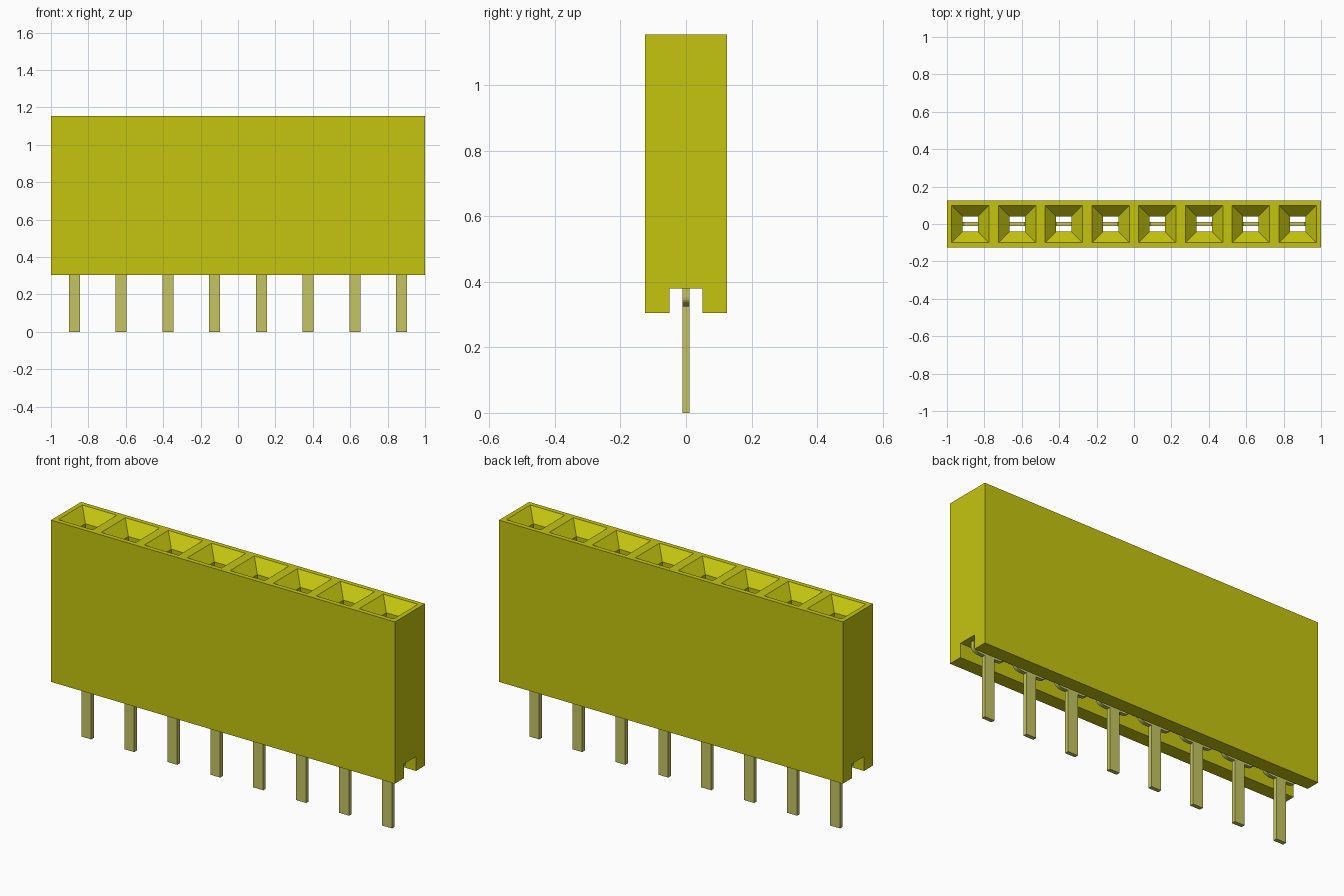
import bpy, bmesh, math

if "Cube" in bpy.data.objects:
    bpy.data.objects.remove(bpy.data.objects["Cube"], do_unlink=True)

COUNT, PITCH = 8, 0.25
HALF_X, HALF_Y = 1.0, 0.125
BASE, ROOF, TOP = 0.305, 0.38, 1.155      # housing bottom, channel ceiling, housing top
MOUTH, BORE, FUNNEL = 0.1, 0.041, 0.06    # socket half widths and funnel depth
CHANNEL = 0.05


def material(name, colour):
    mat = bpy.data.materials.new(name)
    mat.use_nodes = True
    mat.diffuse_color = (*colour, 1)
    mat.node_tree.nodes["Principled BSDF"].inputs["Base Color"].default_value = (*colour, 1)
    return mat


def finish(bm, name, mat):
    bmesh.ops.remove_doubles(bm, verts=bm.verts, dist=1e-5)
    bmesh.ops.recalc_face_normals(bm, faces=bm.faces)
    mesh = bpy.data.meshes.new(name)
    bm.to_mesh(mesh)
    bm.free()
    mesh.materials.append(mat)
    obj = bpy.data.objects.new(name, mesh)
    bpy.context.collection.objects.link(obj)
    return obj


def ring(bm, x, half_x, half_y, z):
    return [bm.verts.new((x + sx * half_x, sy * half_y, z))
            for sx, sy in ((-1, -1), (1, -1), (1, 1), (-1, 1))]


def extrude_profile(bm, points, depth_axis, near, far):
    """Close a flat outline into a prism along x or y."""
    def place(p, d):
        return (d, p[0], p[1]) if depth_axis == "x" else (p[0], d, p[1])
    face = bm.faces.new([bm.verts.new(place(p, near)) for p in points])
    out = bmesh.ops.extrude_face_region(bm, geom=[face])
    for v in out["geom"]:
        if isinstance(v, bmesh.types.BMVert):
            v.co["xy".index(depth_axis)] = far


yellow = material("housing yellow", (0.56, 0.56, 0.005))
pale = material("pin pale yellow", (0.56, 0.56, 0.125))
centres = [(i - (COUNT - 1) / 2) * PITCH for i in range(COUNT)]

# Housing: U-shaped bar, whose top and channel ceiling are replaced by socket cells
bm = bmesh.new()
outline = [(-HALF_Y, BASE), (-CHANNEL, BASE), (-CHANNEL, ROOF), (CHANNEL, ROOF),
           (CHANNEL, BASE), (HALF_Y, BASE), (HALF_Y, TOP), (-HALF_Y, TOP)]
extrude_profile(bm, outline, "x", -HALF_X, HALF_X)
bm.normal_update()
open_faces = [f for f in bm.faces if abs(f.normal.z) > 0.9
              and min(abs(f.calc_center_median().z - z) for z in (ROOF, TOP)) < 1e-4]
bmesh.ops.delete(bm, geom=open_faces, context="FACES_ONLY")

# Sockets: funnel mouth, then a square bore down to the channel
for x in centres:
    rings = [ring(bm, x, PITCH / 2, HALF_Y, TOP),
             ring(bm, x, MOUTH, MOUTH, TOP),
             ring(bm, x, BORE, BORE, TOP - FUNNEL),
             ring(bm, x, BORE, BORE, ROOF),
             ring(bm, x, PITCH / 2, CHANNEL, ROOF)]
    for a, b in zip(rings, rings[1:]):
        for i in range(4):
            j = (i + 1) % 4
            bm.faces.new((a[i], a[j], b[j], b[i]))
finish(bm, "housing", yellow)

# Pins: narrow leg, rounded shoulder in the channel, contact blade in the bore
LEG, SHOULDER, THICK = 0.029, 0.095, 0.0105
arc = [(SHOULDER - 0.045 + 0.045 * math.sin(t), 0.352 - 0.027 * math.cos(t))
       for t in (k * math.pi / 12 for k in range(7))]
side = [(LEG, 0.0), (LEG, 0.325)] + arc + [(SHOULDER, ROOF - 0.001), (BORE - 0.001, ROOF - 0.001),
                                           (BORE - 0.001, 0.9)]
profile = side + [(-px, pz) for px, pz in reversed(side)]
for n, x in enumerate(centres, 1):
    bm = bmesh.new()
    extrude_profile(bm, [(x + px, pz) for px, pz in profile], "y", -THICK, THICK)
    finish(bm, f"pin_{n}", pale)
